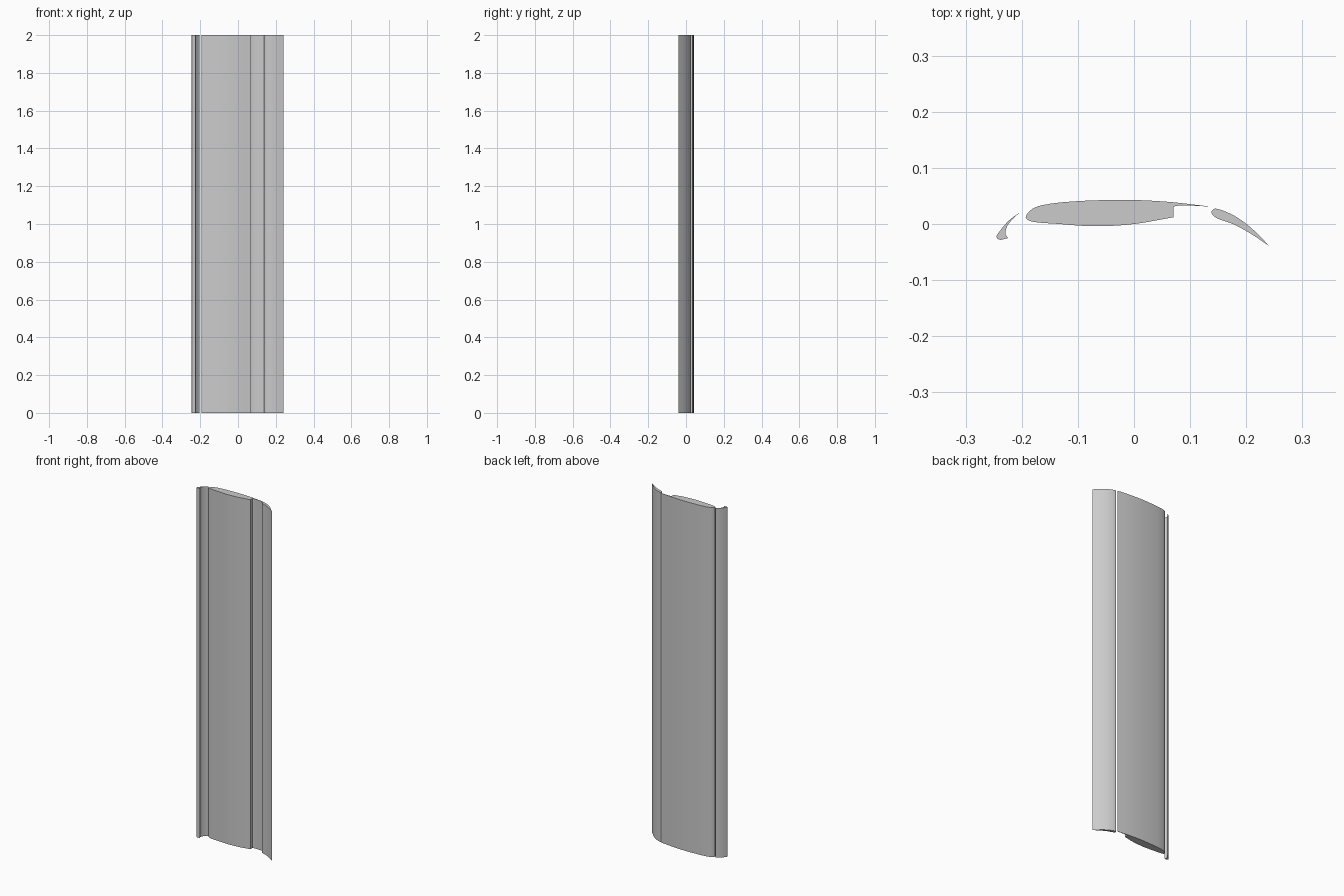
import bpy
import bmesh
import math
from mathutils import Vector

cube = bpy.data.objects.get("Cube")
if cube:
    bpy.data.objects.remove(cube, do_unlink=True)

SPAN = 2.0
STEPS = 5

grey = bpy.data.materials.new("light grey")
grey.use_nodes = True
COLOUR = (0.6, 0.6, 0.6, 1)
grey.diffuse_color = COLOUR
grey.node_tree.nodes["Principled BSDF"].inputs["Base Color"].default_value = COLOUR


def smooth_run(points):
    """Catmull-Rom curve through the points, without the last one."""
    p = [Vector(q) for q in points]
    if len(p) == 2:
        return p[:1]
    p = [2 * p[0] - p[1]] + p + [2 * p[-1] - p[-2]]
    out = []
    for a, b, c, d in zip(p, p[1:], p[2:], p[3:]):
        # Centripetal knots keep tight noses free of overshoot
        t1 = (b - a).length ** 0.5
        t2 = t1 + (c - b).length ** 0.5
        t3 = t2 + (d - c).length ** 0.5
        for i in range(STEPS):
            t = t1 + (t2 - t1) * i / STEPS
            ab = a.lerp(b, t / t1)
            bc = b.lerp(c, (t - t1) / (t2 - t1))
            cd = c.lerp(d, (t - t2) / (t3 - t2))
            abc = ab.lerp(bc, t / t2)
            bcd = bc.lerp(cd, (t - t1) / (t3 - t1))
            out.append(abc.lerp(bcd, (t - t1) / (t2 - t1)))
    return out


def extrude_section(name, runs):
    """Closed section made of curved runs meeting at corners, extruded up."""
    outline = []
    for i, run in enumerate(runs):
        outline += smooth_run(run + [runs[(i + 1) % len(runs)][0]])
    bm = bmesh.new()
    base = bm.faces.new([bm.verts.new((q.x, q.y, 0)) for q in outline])
    top = bmesh.ops.extrude_face_region(bm, geom=[base], use_keep_orig=True)["geom"]
    verts = [v for v in top if isinstance(v, bmesh.types.BMVert)]
    bmesh.ops.translate(bm, vec=(0, 0, SPAN), verts=verts)
    bmesh.ops.recalc_face_normals(bm, faces=bm.faces)
    mesh = bpy.data.meshes.new(name)
    bm.to_mesh(mesh)
    bm.free()
    mesh.materials.append(grey)
    obj = bpy.data.objects.new(name, mesh)
    bpy.context.collection.objects.link(obj)
    bpy.ops.object.select_all(action="DESELECT")
    obj.select_set(True)
    bpy.context.view_layer.objects.active = obj
    bpy.ops.object.shade_smooth_by_angle(angle=math.radians(30))


# Main wing: lower skin, nose and upper skin, then the step ahead of the flap
extrude_section("main_wing", [
    [(0.07, 0.012), (0, 0), (-0.067, -0.004), (-0.133, 0), (-0.187, 0.006),
     (-0.193, 0.012), (-0.181, 0.027), (-0.15, 0.036), (-0.035, 0.043),
     (0.055, 0.04)],
    [(0.137, 0.031), (0.081, 0.033)],
    [(0.07, 0.031)],
])

# Flap: drooped behind the wing with a rounded nose
extrude_section("flap", [
    [(0.242, -0.04), (0.206, -0.016), (0.176, 0), (0.145, 0.012),
     (0.138, 0.021), (0.143, 0.027), (0.152, 0.026), (0.18, 0.014),
     (0.21, -0.008)],
])

# Slat: hooked strip ahead of the wing with a hollow back
extrude_section("slat", [
    [(-0.203, 0.021), (-0.222, 0.007), (-0.238, -0.011), (-0.245, -0.023),
     (-0.24, -0.028)],
    [(-0.224, -0.025), (-0.229, -0.018), (-0.226, -0.004), (-0.215, 0.01)],
])
